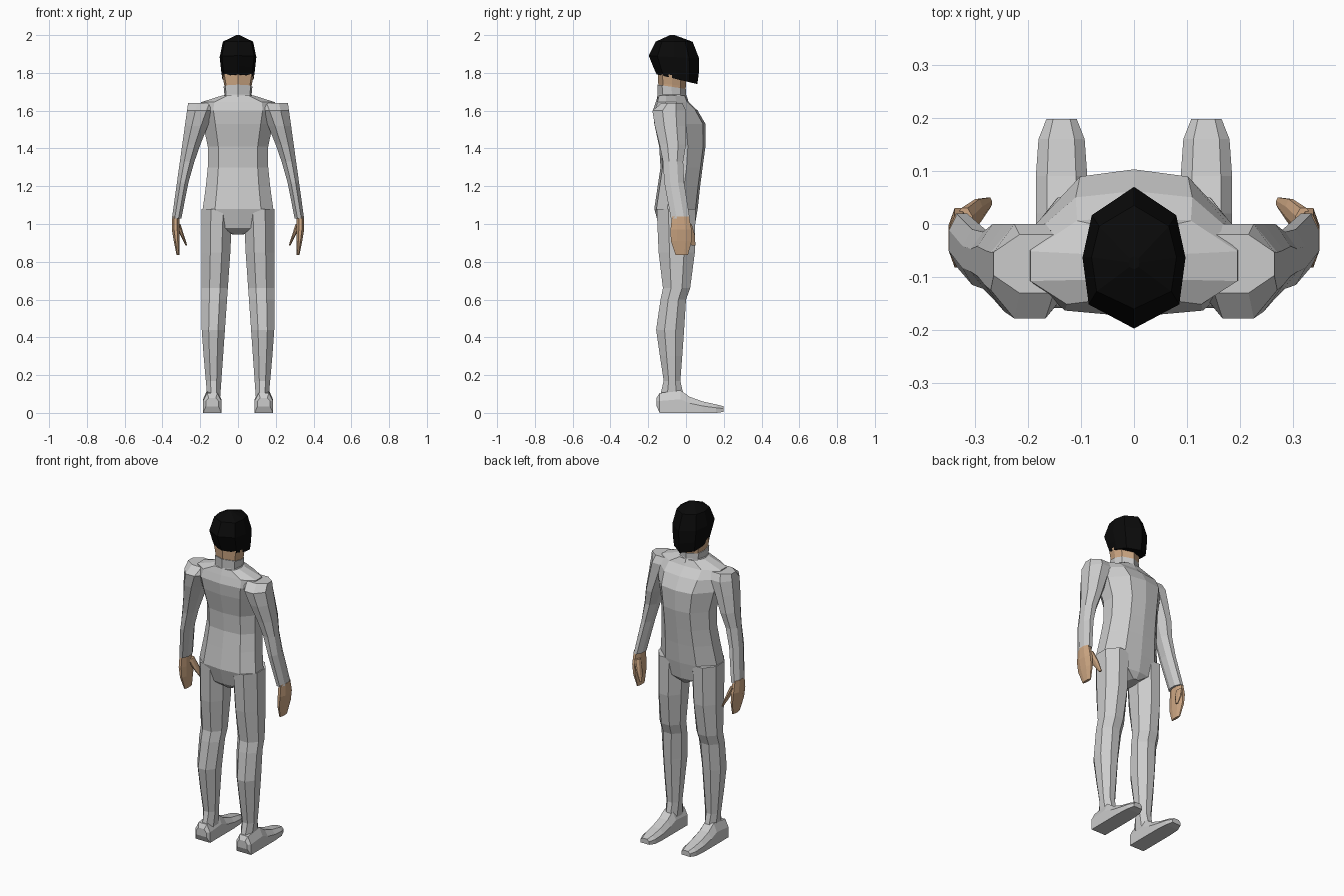
import bpy, bmesh

cube = bpy.data.objects.get("Cube")
if cube:
    bpy.data.objects.remove(cube)


def material(name, red, green, blue):
    mat = bpy.data.materials.new(name)
    mat.use_nodes = True
    mat.diffuse_color = (red, green, blue, 1)
    shader = mat.node_tree.nodes["Principled BSDF"]
    shader.inputs["Base Color"].default_value = mat.diffuse_color
    shader.inputs["Roughness"].default_value = 0.8
    return mat


suit = material("pale grey suit", 0.6, 0.6, 0.6)
skin = material("tan skin", 0.62, 0.39, 0.23)
black = material("black hair", 0.003, 0.003, 0.003)


def loft(name, rings, mat, side=1):
    """Skin a list of equal rings, cap both ends, keep the faces flat."""
    bm = bmesh.new()
    loops = [[bm.verts.new((x * side, y, z)) for x, y, z in ring] for ring in rings]
    for lower, upper in zip(loops, loops[1:]):
        for i in range(len(lower)):
            bm.faces.new((lower[i - 1], lower[i], upper[i], upper[i - 1]))
    bm.faces.new(loops[0])
    bm.faces.new(loops[-1])
    bmesh.ops.recalc_face_normals(bm, faces=bm.faces)
    mesh = bpy.data.meshes.new(name)
    bm.to_mesh(mesh)
    bm.free()
    mesh.materials.append(mat)
    bpy.context.collection.objects.link(bpy.data.objects.new(name, mesh))


def symmetric(half, z, slope=0):
    """Complete a half outline that runs from front centre to back centre."""
    mirrored = [(-x, y) for x, y in reversed(half[1:-1])]
    return [(x, y, z + slope * y) for x, y in half + mirrored]


def torso_ring(z, width, back, front):
    depth = front - back
    return symmetric([(0, front), (width * 0.55, front - depth * 0.05),
                      (width, front - depth * 0.38), (width, back + depth * 0.3),
                      (width * 0.65, back + depth * 0.05), (0, back)], z)


def head_ring(z, width, back, front, slope=0):
    depth = front - back
    return symmetric([(0, front), (width * 0.82, front - depth * 0.2),
                      (width, (front + back) / 2), (width * 0.88, back + depth * 0.17),
                      (0, back)], z, slope)


def octagon(z, inner, outer, back, front):
    """Chamfered rectangle lying flat at height z."""
    dx, dy = (outer - inner) * 0.3, (front - back) * 0.3
    return [(inner + dx, back, z), (outer - dx, back, z),
            (outer, back + dy, z), (outer, front - dy, z),
            (outer - dx, front, z), (inner + dx, front, z),
            (inner, front - dy, z), (inner, back + dy, z)]


def limb(name, stations, inner, outer, mat, side):
    """Loft stations of height, back and front; widths follow the height."""
    rings = [octagon(z, inner(z), outer(z), back, front) for z, back, front in stations]
    loft(name, rings, mat, side)


def foot_ring(y, top, inset, sole):
    """Cross-section of the foot with sloping upper edges."""
    inner, outer = 0.088 + inset, 0.185 - inset
    bevel, shoulder = (outer - inner) * 0.22, sole + (top - sole) * 0.6
    return [(inner, y, sole), (outer, y, sole), (outer, y, shoulder),
            (outer - bevel, y, top), (inner + bevel, y, top), (inner, y, shoulder)]


# Torso stations: height, half width, back, front
torso = [(0.945, 0.03, -0.1, 0.02), (0.98, 0.13, -0.14, 0.045),
         (1.08, 0.187, -0.168, 0.062), (1.2, 0.17, -0.15, 0.075),
         (1.3, 0.16, -0.135, 0.088), (1.41, 0.16, -0.142, 0.103),
         (1.53, 0.185, -0.168, 0.103), (1.6, 0.2, -0.175, 0.062),
         (1.645, 0.195, -0.16, 0.015), (1.68, 0.085, -0.15, 0)]
loft("torso", [torso_ring(*station) for station in torso], suit)

# Collar and neck
loft("collar", [head_ring(1.66, 0.09, -0.155, 0.01),
                head_ring(1.685, 0.072, -0.15, 0),
                head_ring(1.715, 0.076, -0.152, 0, slope=-0.15)], suit)
loft("neck", [head_ring(1.67, 0.066, -0.14, -0.01),
              head_ring(1.73, 0.073, -0.147, 0, slope=-0.1),
              head_ring(1.78, 0.083, -0.15, 0, slope=-0.12)], skin)

# Hair shell: the lower rings dip further toward the front
hair = [(1.755, 0.083, -0.156, 0.06), (1.81, 0.09, -0.175, 0.068),
        (1.88, 0.097, -0.197, 0.07), (1.965, 0.08, -0.16, 0.035),
        (2, 0.01, -0.085, -0.06)]
loft("hair", [head_ring(*station, slope=-4 * (2 - station[0]) ** 2)
              for station in hair], black)

# Limb stations: height, back, front
arm = [(1.64, -0.13, -0.02), (1.6, -0.178, 0), (1.52, -0.165, 0),
       (1.42, -0.14, 0), (1.33, -0.122, -0.015), (1.22, -0.115, -0.01),
       (1.03, -0.08, 0.02)]
hand = [(1.04, -0.074, 0.015), (0.97, -0.082, 0.03), (0.91, -0.08, 0.03),
        (0.835, -0.055, 0.01)]
thumb = [(1, -0.02, 0.03), (0.94, 0, 0.047), (0.885, 0.03, 0.05)]
leg = [(1.08, -0.155, 0.05), (0.85, -0.145, 0.047), (0.66, -0.122, 0.022),
       (0.6, -0.135, 0), (0.44, -0.158, -0.01), (0.3, -0.138, -0.02),
       (0.17, -0.118, -0.03), (0.08, -0.14, -0.01)]
# Foot stations: distance forward, top, side inset, sole height
foot = [(-0.155, 0.08, 0.015, 0.035), (-0.14, 0.105, 0, 0), (-0.03, 0.12, 0, 0),
        (0.02, 0.085, 0, 0), (0.09, 0.06, 0, 0), (0.16, 0.045, 0.005, 0),
        (0.198, 0.035, 0.02, 0.005)]


def arm_outer(z):
    return 0.27 + (1.6 - z) * 0.14


def arm_inner(z):
    return arm_outer(z) - 0.05 - 0.3 * (z - 1.03) ** 2


def hand_outer(z):
    return 0.325 + min(0.025, (z - 0.835) * 0.2)


def thumb_inner(z):
    return 0.268 + (z - 0.885) * 0.32


def thumb_outer(z):
    return thumb_inner(z) + 0.01 + (z - 0.885) * 0.17


def leg_inner(z):
    return max(0.03, 0.1 - z * 0.07)


def leg_outer(z):
    return min(0.192, 0.155 + z * 0.09)


for label, side in (("left", 1), ("right", -1)):
    limb(label + "_arm", arm, arm_inner, arm_outer, suit, side)
    limb(label + "_hand", hand, lambda z: 0.31, hand_outer, skin, side)
    limb(label + "_thumb", thumb, thumb_inner, thumb_outer, skin, side)
    limb(label + "_leg", leg, leg_inner, leg_outer, suit, side)
    loft(label + "_foot", [foot_ring(*station) for station in foot], suit, side)
